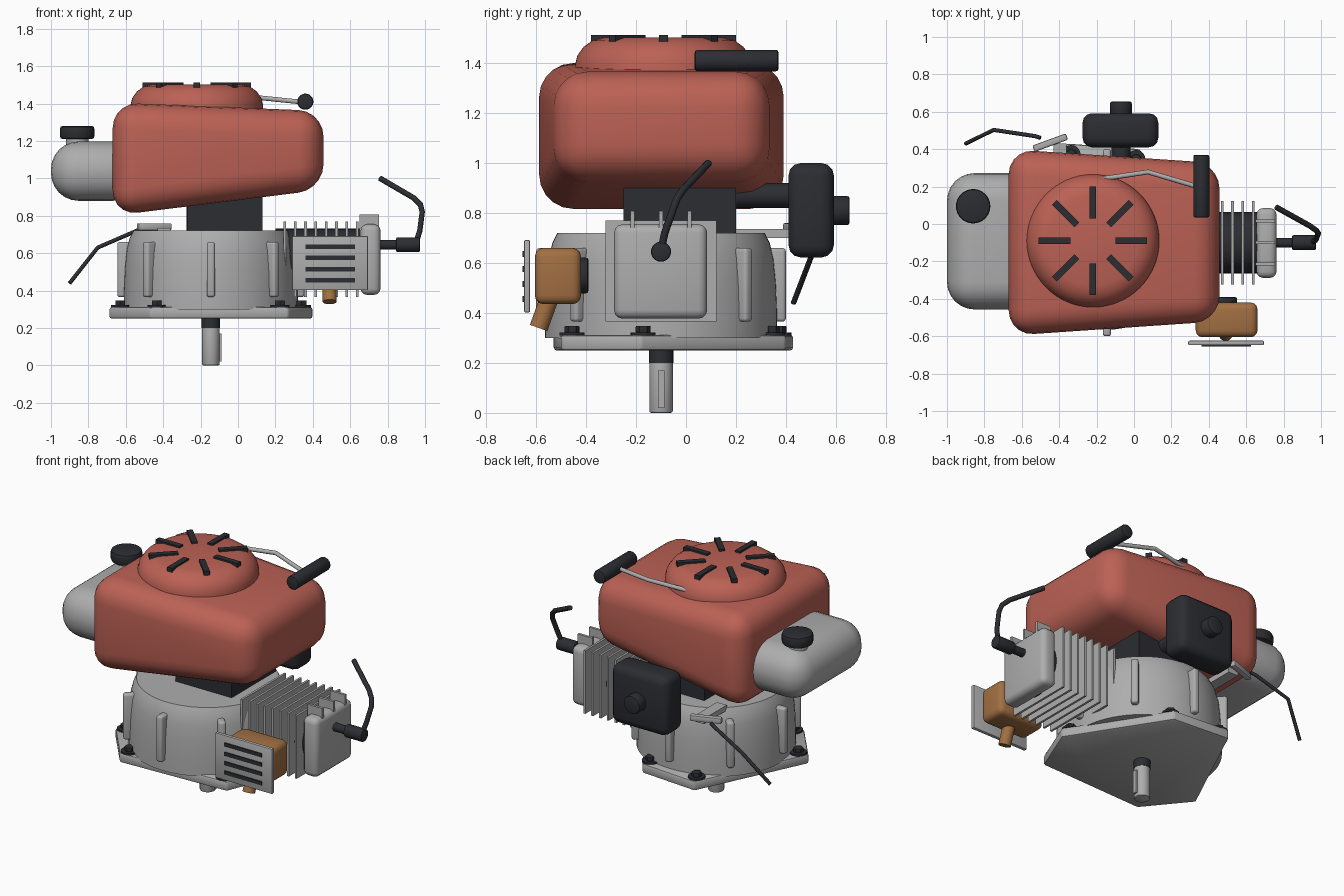
import bpy, bmesh, math
from mathutils import Vector

cube = bpy.data.objects.get("Cube")
if cube:
    bpy.data.objects.remove(cube, do_unlink=True)


def material(name, rgb):
    m = bpy.data.materials.new(name)
    m.use_nodes = True
    m.diffuse_color = (*rgb, 1)
    m.node_tree.nodes["Principled BSDF"].inputs["Base Color"].default_value = (*rgb, 1)
    return m


RED = material("red paint", (0.5, 0.12, 0.09))
GREY = material("cast grey", (0.42, 0.42, 0.42))
DARK = material("dark plastic", (0.025, 0.026, 0.032))
BROWN = material("rusty brown", (0.36, 0.16, 0.055))


def finish(bm, name, mat, bevel=0, segs=3, limit=40):
    """Bevel the hard edges, then make an object with smooth shading split by angle."""
    bmesh.ops.recalc_face_normals(bm, faces=bm.faces)
    if bevel:
        hard = [e for e in bm.edges if e.calc_face_angle(0) > math.radians(limit)]
        bmesh.ops.bevel(bm, geom=hard, offset=bevel, segments=segs,
                        profile=0.5, affect='EDGES', clamp_overlap=True)
    me = bpy.data.meshes.new(name)
    bm.to_mesh(me)
    bm.free()
    me.shade_smooth()
    me.set_sharp_from_angle(angle=math.radians(35))
    me.materials.append(mat)
    ob = bpy.data.objects.new(name, me)
    bpy.context.collection.objects.link(ob)
    return ob


def box(name, mat, x, y, z, bevel=0, segs=3, taper=None):
    """Box from ranges; taper gives other y and z ranges for the high x end."""
    bm = bmesh.new()
    bmesh.ops.create_cube(bm, size=1)
    for v in bm.verts:
        i, j, k = (int(c > 0) for c in v.co)
        yy, zz = taper if taper and i else (y, z)
        v.co = (x[i], yy[j], zz[k])
    return finish(bm, name, mat, bevel, segs)


def rod(name, mat, a, b, r, bevel=0, sides=32):
    """Cylinder between two points."""
    a, b = Vector(a), Vector(b)
    bm = bmesh.new()
    bmesh.ops.create_cone(bm, cap_ends=True, segments=sides, radius1=r, radius2=r,
                          depth=(b - a).length)
    q = Vector((0, 0, 1)).rotation_difference(b - a)
    for v in bm.verts:
        v.co = q @ v.co + (a + b) / 2
    return finish(bm, name, mat, bevel, 2, 65)


def lathe(name, mat, centre, profile, sides=64):
    """Turn a radius/height profile around a vertical axis."""
    bm = bmesh.new()
    verts = [bm.verts.new((centre[0] + r, centre[1], z)) for r, z in profile]
    edges = [bm.edges.new(p) for p in zip(verts, verts[1:])]
    bmesh.ops.spin(bm, geom=verts + edges, cent=(*centre, 0), axis=(0, 0, 1),
                   angle=math.tau, steps=sides)
    bmesh.ops.remove_doubles(bm, verts=bm.verts, dist=0.0005)
    return finish(bm, name, mat)


def wire(name, mat, points, r):
    """Round wire along a path."""
    c = bpy.data.curves.new(name, 'CURVE')
    c.dimensions = '3D'
    c.bevel_depth = r
    c.bevel_resolution = 3
    c.use_fill_caps = True
    s = c.splines.new('POLY')
    s.points.add(len(points) - 1)
    for p, co in zip(s.points, points):
        p.co = (*co, 1)
    c.materials.append(mat)
    bpy.context.collection.objects.link(bpy.data.objects.new(name, c))


def spin_about(ob, centre, angle):
    ob.location = (*centre, 0)
    ob.rotation_euler.z = angle


CASE = (-0.145, -0.1)
FAN = (-0.22, -0.09)

# Base plate with bolts near its corners
corners = [(0.27, -0.5), (0.4, -0.18), (0.03, 0.4), (-0.36, 0.43), (-0.69, -0.26), (-0.47, -0.53)]
bm = bmesh.new()
base = bm.faces.new([bm.verts.new((x, y, 0.25)) for x, y in corners])
top = bmesh.ops.extrude_face_region(bm, geom=[base])["geom"]
bmesh.ops.translate(bm, vec=(0, 0, 0.062), verts=[g for g in top if isinstance(g, bmesh.types.BMVert)])
finish(bm, "base_plate", GREY, 0.012, 2, 30)
for x, y in corners:
    bx, by = (c + (p - c) * 0.89 for p, c in zip((x, y), CASE))
    rod("bolt_washer", DARK, (bx, by, 0.31), (bx, by, 0.322), 0.05)
    rod("bolt_head", DARK, (bx, by, 0.32), (bx, by, 0.348), 0.03, 0.004, 6)

# Output shaft, collar and key
rod("shaft", GREY, (*CASE, 0), (*CASE, 0.26), 0.047, 0.008)
rod("shaft_collar", DARK, (*CASE, 0.2), (*CASE, 0.26), 0.049)
box("shaft_key", GREY, (-0.11, -0.087), (-0.113, -0.087), (0.02, 0.17))

# Crankcase with eight upright ribs
lathe("crankcase", GREY, CASE, [(0, 0.3), (0.465, 0.3), (0.465, 0.4), (0.46, 0.52), (0.45, 0.62),
                                (0.435, 0.68), (0.415, 0.72), (0, 0.72)])
for i in range(8):
    rib = box("crankcase_rib", GREY, (0.4, 0.5), (-0.022, 0.022), (0.365, 0.66), 0.014)
    spin_about(rib, CASE, i * math.tau / 8)
box("cowl_mount", DARK, (-0.27, 0.13), (-0.25, 0.2), (0.7, 1.0))

# Engine cowl with a domed fan cover and slots
box("cowl", RED, (-0.67, 0.457), (-0.597, 0.4), (0.8, 1.405), 0.135, 5,
    taper=((-0.52, 0.325), (0.94, 1.36)))
lathe("fan_cover", RED, FAN, [(0.355, 1.28), (0.355, 1.39), (0.345, 1.43), (0.32, 1.465),
                              (0.285, 1.49), (0.24, 1.502), (0, 1.502)])
for i in range(8):
    slot = box("fan_slot", DARK, (0.12, 0.29), (-0.018, 0.018), (1.485, 1.513))
    spin_about(slot, FAN, i * math.tau / 8)

# Fuel tank and cap
box("fuel_tank", GREY, (-1.0, -0.52), (-0.457, 0.272), (0.88, 1.197), 0.148, 6)
rod("filler_neck", GREY, (-0.86, 0.095, 1.15), (-0.86, 0.095, 1.23), 0.06)
rod("fuel_cap", DARK, (-0.86, 0.095, 1.21), (-0.86, 0.095, 1.28), 0.092, 0.014)

# Starter cord and grip
wire("starter_cord", GREY, [(-0.18, 0.24, 1.42), (0.075, 0.278, 1.435), (0.32, 0.205, 1.41), (0.36, 0.2, 1.41)], 0.013)
rod("starter_grip", DARK, (0.36, 0.035, 1.41), (0.36, 0.37, 1.41), 0.043, 0.01)

# Air cleaner with knob and intake pipe
box("air_cleaner", DARK, (-0.275, 0.13), (0.41, 0.592), (0.622, 1.0), 0.05, 3)
rod("air_cleaner_knob", DARK, (-0.07, 0.58, 0.81), (-0.07, 0.655, 0.81), 0.058, 0.01)
rod("intake_pipe", DARK, (-0.07, 0.1, 0.87), (-0.07, 0.43, 0.87), 0.05)

# Finned cylinder and head
rod("cylinder_barrel", DARK, (0.2, -0.1, 0.567), (0.68, -0.1, 0.567), 0.165)
for i in range(8):
    x = 0.25 + i * 0.0553
    box("cooling_fin", GREY, (x - 0.007, x + 0.007), (-0.323, 0.122), (0.365, 0.77))
box("cylinder_head", GREY, (0.655, 0.762), (-0.288, 0.085), (0.377, 0.755), 0.035, 3)
for y in (-0.215, -0.1, 0.015):
    box("head_rib", GREY, (0.65, 0.755), (y - 0.008, y + 0.008), (0.67, 0.808))

# Spark plug, boot and lead
rod("spark_plug", DARK, (0.74, -0.1, 0.645), (0.86, -0.1, 0.645), 0.026)
rod("plug_boot", DARK, (0.845, -0.1, 0.645), (0.972, -0.1, 0.645), 0.04, 0.008)
wire("plug_lead", DARK, [(0.95, -0.1, 0.65), (0.972, -0.085, 0.72), (0.985, -0.05, 0.82), (0.975, -0.035, 0.86),
                         (0.94, -0.01, 0.895), (0.76, 0.09, 1.0)], 0.015)

# Muffler, outlet and slotted guard
box("muffler", BROWN, (0.33, 0.66), (-0.605, -0.42), (0.435, 0.66), 0.035, 3)
rod("exhaust_port", DARK, (0.48, -0.44, 0.55), (0.48, -0.39, 0.55), 0.072, 0.012)
rod("muffler_outlet", BROWN, (0.49, -0.55, 0.45), (0.49, -0.59, 0.34), 0.037)
box("muffler_guard", GREY, (0.29, 0.695), (-0.648, -0.624), (0.402, 0.692), 0.006, 2)
for i in range(4):
    z = 0.455 + i * 0.06
    box("guard_slot", DARK, (0.36, 0.625), (-0.654, -0.646), (z - 0.012, z + 0.012))

# Throttle bracket and control rod
bracket = box("throttle_bracket", GREY, (-0.095, 0.095), (-0.018, 0.018), (0.722, 0.76), 0.008, 2)
spin_about(bracket, (-0.448, 0.435), math.radians(20))
box("bracket_foot", GREY, (-0.43, -0.36), (0.2, 0.43), (0.7, 0.735))
wire("control_rod", DARK, [(-0.5, 0.46, 0.735), (-0.53, 0.47, 0.725), (-0.75, 0.503, 0.63), (-0.9, 0.43, 0.44)], 0.011)
